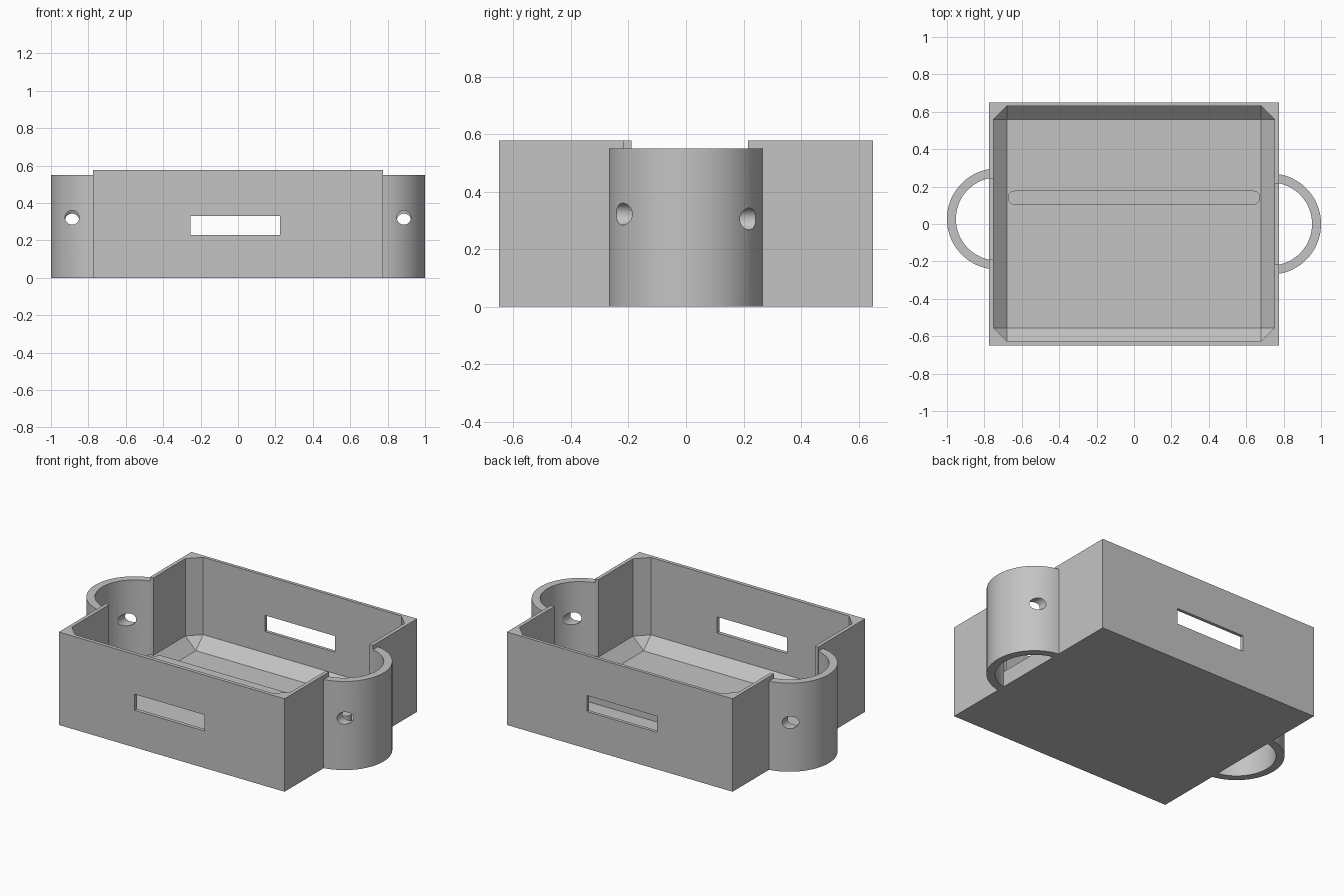
import bpy, bmesh, math
from mathutils import Matrix, Vector

old = bpy.data.objects.get("Cube")
if old:
    bpy.data.objects.remove(old, do_unlink=True)

grey = bpy.data.materials.new("plain grey")
grey.use_nodes = True
GREY = (0.55, 0.55, 0.55, 1)
grey.diffuse_color = GREY
grey.node_tree.nodes["Principled BSDF"].inputs["Base Color"].default_value = GREY


def make(name, bm):
    """Turn a bmesh into a linked grey object."""
    bmesh.ops.recalc_face_normals(bm, faces=bm.faces)
    mesh = bpy.data.meshes.new(name)
    bm.to_mesh(mesh)
    bm.free()
    mesh.materials.append(grey)
    obj = bpy.data.objects.new(name, mesh)
    bpy.context.collection.objects.link(obj)
    return obj


def box(name, low, high, chamfer=0):
    low, high = Vector(low), Vector(high)
    bm = bmesh.new()
    bmesh.ops.create_cube(bm, size=1)
    bmesh.ops.scale(bm, vec=high - low, verts=bm.verts)
    bmesh.ops.translate(bm, vec=(low + high) / 2, verts=bm.verts)
    if chamfer:
        bmesh.ops.bevel(bm, geom=bm.edges[:], offset=chamfer, segments=1, affect='EDGES')
    return make(name, bm)


def prism(name, outline, low, high):
    """Extrude a flat outline upwards."""
    bm = bmesh.new()
    face = bm.faces.new([bm.verts.new((x, y, low)) for x, y in outline])
    top = bmesh.ops.extrude_face_region(bm, geom=[face])["geom"]
    bmesh.ops.translate(bm, vec=(0, 0, high - low),
                        verts=[v for v in top if isinstance(v, bmesh.types.BMVert)])
    return make(name, bm)


def drill(name, x, y, z, radius, length):
    """Cylinder lying along y."""
    bm = bmesh.new()
    turn = Matrix.Translation((x, y, z)) @ Matrix.Rotation(math.pi / 2, 4, 'X')
    bmesh.ops.create_cone(bm, cap_ends=True, segments=32, radius1=radius,
                          radius2=radius, depth=length, matrix=turn)
    return make(name, bm)


def cut(target, cutter):
    cutter.hide_render = True
    mod = target.modifiers.new("cut", 'BOOLEAN')
    mod.operation, mod.solver, mod.object = 'DIFFERENCE', 'EXACT', cutter
    bpy.context.view_layer.objects.active = target
    bpy.ops.object.modifier_apply(modifier=mod.name)
    bpy.data.objects.remove(cutter, do_unlink=True)


def smooth(obj):
    bpy.ops.object.select_all(action='DESELECT')
    obj.select_set(True)
    bpy.context.view_layer.objects.active = obj
    bpy.ops.object.shade_smooth_by_angle(angle=math.radians(30))


def arc(cx, cy, radius, start, end, steps):
    return [(cx + radius * math.cos(start + (end - start) * i / steps),
             cy + radius * math.sin(start + (end - start) * i / steps))
            for i in range(steps + 1)]


# Open tray with a chamfered cavity and a slot through front and back
tray = box("tray", (-0.775, -0.65, 0), (0.775, 0.65, 0.577))
cut(tray, box("cavity", (-0.752, -0.627, 0.025), (0.752, 0.63, 0.9), 0.072))
cut(tray, box("slot", (-0.255, -1, 0.23), (0.225, 1, 0.33)))

# Side loops: half tubes with offset cross holes, opening into the tray
OUTER, INNER, SWEEP = 0.27, 0.222, math.radians(81)
for side, name, cy in ((1, "left_loop", 0.0), (-1, "right_loop", 0.027)):
    cut(tray, box("opening", (side * 0.765 - 0.0145, cy - 0.216, 0.097),
                  (side * 0.765 + 0.0145, cy + 0.216, 0.8)))
    outline = arc(0.73, cy, OUTER, -SWEEP, SWEEP, 48) + arc(0.73, cy, INNER, SWEEP, -SWEEP, 48)
    loop = prism(name, [(side * x, y) for x, y in outline], 0, 0.55)
    for y, z in ((-0.25, 0.322), (0.25, 0.305)):
        cut(loop, drill("hole", side * 0.887, cy + y, z, 0.038, 0.4))
    smooth(loop)

# Round-ended divider rib standing on the floor
half = math.pi / 2
rib = prism("divider_rib",
            arc(0.637, 0.14, 0.038, -half, half, 12) + arc(-0.637, 0.14, 0.038, half, 3 * half, 12),
            0.015, 0.148)
smooth(rib)
